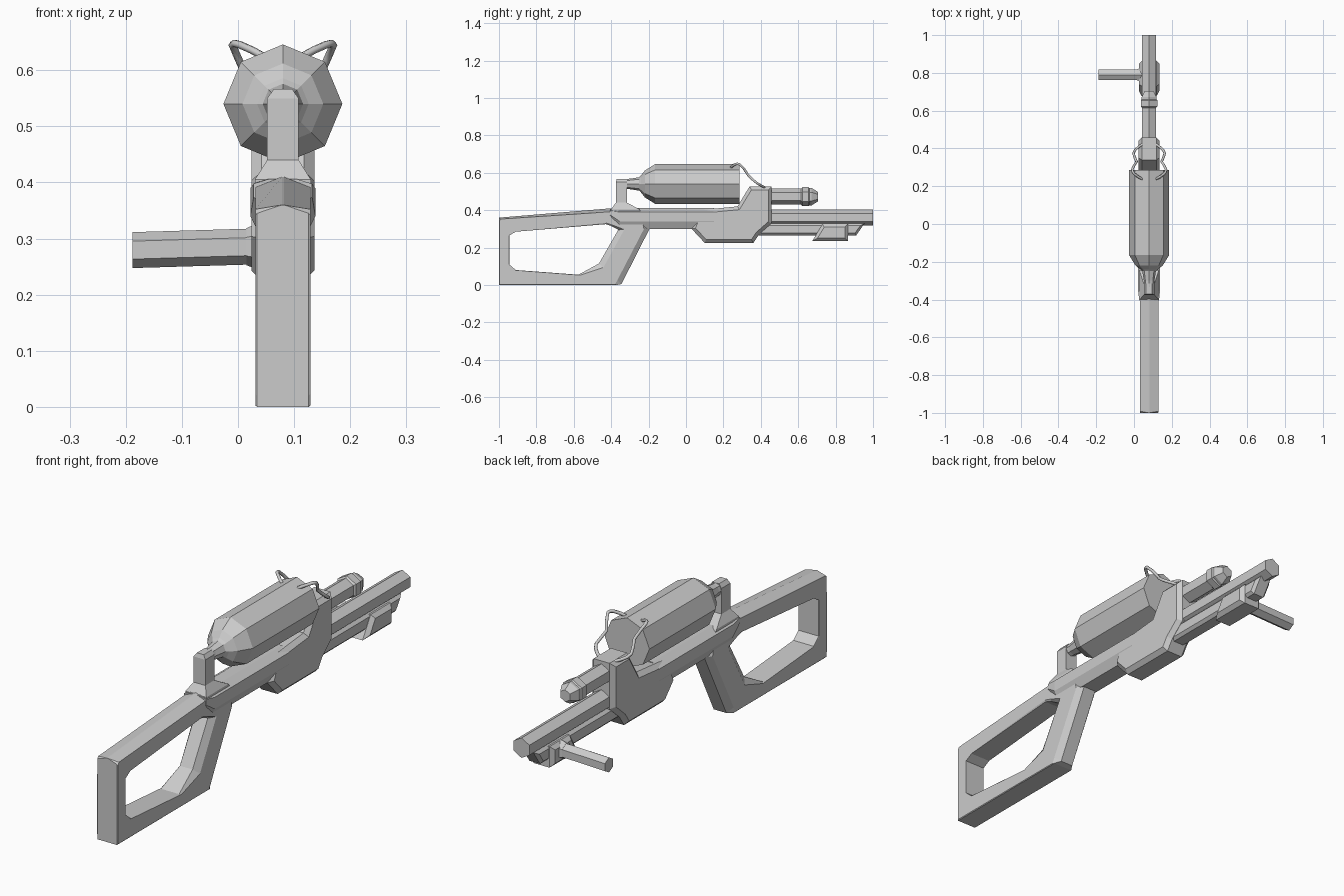
import bpy, bmesh
from math import sin, cos, tau

if "Cube" in bpy.data.objects:
    bpy.data.objects.remove(bpy.data.objects["Cube"])

CX = 0.08  # the body's centre plane


def loft(name, rings, loop=False):
    """Skin a list of equal-length point rings; cap the ends unless looped."""
    bm = bmesh.new()
    vs = [[bm.verts.new(p) for p in r] for r in rings]
    n = len(vs[0])
    pairs = list(zip(vs, vs[1:] + ([vs[0]] if loop else [])))
    for a, b in pairs:
        for i in range(n):
            j = (i + 1) % n
            bm.faces.new((a[i], a[j], b[j], b[i]))
    if not loop:
        bm.faces.new(vs[0])
        bm.faces.new(vs[-1])
    return finish(name, bm)


def finish(name, bm):
    bmesh.ops.recalc_face_normals(bm, faces=bm.faces)
    me = bpy.data.meshes.new(name)
    bm.to_mesh(me)
    bm.free()
    ob = bpy.data.objects.new(name, me)
    bpy.context.collection.objects.link(ob)
    return ob


def prism(name, profile, half, chamfer):
    """Side profile (y, z) extruded across x with chamfered side edges."""
    bm = bmesh.new()
    a = bm.faces.new([bm.verts.new((CX - half, y, z)) for y, z in profile])
    ext = bmesh.ops.extrude_face_region(bm, geom=[a], use_keep_orig=True)
    b = next(g for g in ext["geom"] if isinstance(g, bmesh.types.BMFace))
    bmesh.ops.translate(bm, verts=b.verts, vec=(2 * half, 0, 0))
    bmesh.ops.recalc_face_normals(bm, faces=bm.faces)
    bmesh.ops.bevel(bm, geom=list(a.edges) + list(b.edges), offset=chamfer,
                    segments=1, affect='EDGES', clamp_overlap=True)
    return finish(name, bm)


def turned(name, z, steps, sides):
    """Faceted body of revolution along y from (y, radius) steps."""
    return loft(name, [[(CX + r * sin(tau * i / sides), y, z + r * cos(tau * i / sides))
                        for i in range(sides)] for y, r in steps])


# Skeleton stock and grip: outer point, inner point, outer edge half width, chamfer depths
stations = [
    (-1.00, .360, -.91, .285, .002, .012, .000),
    (-.40, .410, -.43, .325, .002, .020, .005),
    (-.22, .380, -.40, .315, .020, .020, .010),
    (-.195, .300, -.362, .295, .030, .030, .030),
    (-.345, .005, -.465, .115, .030, .030, .030),
    (-.37, .000, -.575, .055, .046, .010, .008),
    (-1.00, .000, -.91, .080, .046, .005, .000),
    (-1.00, .020, -.945, .110, .046, .004, .000),
    (-1.00, .345, -.945, .265, .046, .004, .000),
]
rings = []
for oy, oz, iy, iz, w, c, d in stations:
    length = ((iy - oy) ** 2 + (iz - oz) ** 2) ** .5
    half = [(0, w), (c / length, .049), (1 - (d + .002) / length, .049), (1, .048 - d * .6)]
    section = half + [(t, -x) for t, x in reversed(half)]
    rings.append([(CX + x, oy + (iy - oy) * t, oz + (iz - oz) * t) for t, x in section])
loft("stock_and_grip", rings, loop=True)

# Receiver with ridged top
rings = []
for y, bottom, top, w in [(-.405, .355, .41, .052), (-.355, .30, .415, .058), (.15, .30, .415, .058)]:
    h = top - bottom
    half = [(.025, top - .004), (w, top - .22 * h), (w, bottom + .35 * h), (w - .02, bottom)]
    rings.append([(CX + x, y, z) for x, z in half] + [(CX - x, y, z) for x, z in reversed(half)])
loft("receiver", rings)

# Front block
prism("front_block", [(.03, .30), (.10, .225), (.36, .225), (.39, .27), (.458, .33), (.458, .527),
                      (.34, .527), (.275, .42), (.07, .40)], .056, .018)

# Barrels and fore-end
turned("main_barrel", .361, [(.44, .043), (1.0, .043)], 6)
turned("upper_barrel", .472, [(.44, .043), (.622, .043)], 6)
turned("upper_barrel_nozzle", .472, [(.615, .043), (.622, .051), (.655, .051), (.66, .046),
                                     (.672, .046), (.705, .026)], 6)
prism("fore_end", [(.36, .265), (.91, .265), (.955, .33), (.36, .33)], .037, .012)
prism("handle_bracket", [(.675, .235), (.865, .235), (.865, .325), (.73, .325)], .054, .016)


# Side handle, slightly drooping
def handle_ring(x, r):
    zc = .286 + (x - .03) * .03
    return [(x, .79 + r * sin(tau * i / 6), zc + r * cos(tau * i / 6)) for i in range(6)]


loft("side_handle", [handle_ring(-.188, .032), handle_ring(.05, .032)])
loft("handle_collar", [handle_ring(.015, .033), handle_ring(.032, .04), handle_ring(.05, .04)])

# Tank support: flared foot and upright post
rings = []
for w, y0, y1, z in [(.05, -.40, -.235, .385), (.05, -.40, -.25, .405), (.028, -.375, -.315, .44),
                     (.028, -.375, -.315, .55), (.016, -.370, -.315, .567)]:
    rings.append([(CX - w, y0, z), (CX + w, y0, z), (CX + w, y1, z), (CX - w, y1, z)])
loft("tank_post", rings)

# Pressure tank with neck and faceted shoulder
turned("tank", .54, [(-.35, .027), (-.30, .028), (-.25, .036), (-.24, .046), (-.22, .072),
                     (-.165, .106), (.285, .106)], 8)

# Mirrored hoses from tank to block
path = [(-.03, .235, .622), (-.078, .265, .646), (-.09, .287, .645), (-.066, .33, .59),
        (-.083, .375, .548), (-.06, .405, .53), (-.03, .425, .52)]
for name, s in (("left_hose", 1), ("right_hose", -1)):
    cu = bpy.data.curves.new(name, 'CURVE')
    cu.dimensions = '3D'
    cu.bevel_depth = .007
    cu.bevel_resolution = 1
    cu.resolution_u = 2
    cu.use_fill_caps = True
    sp = cu.splines.new('BEZIER')
    sp.bezier_points.add(len(path) - 1)
    for bp, (x, y, z) in zip(sp.bezier_points, path):
        bp.co = (CX + s * x, y, z)
        bp.handle_left_type = bp.handle_right_type = 'AUTO'
    bpy.context.collection.objects.link(bpy.data.objects.new(name, cu))
